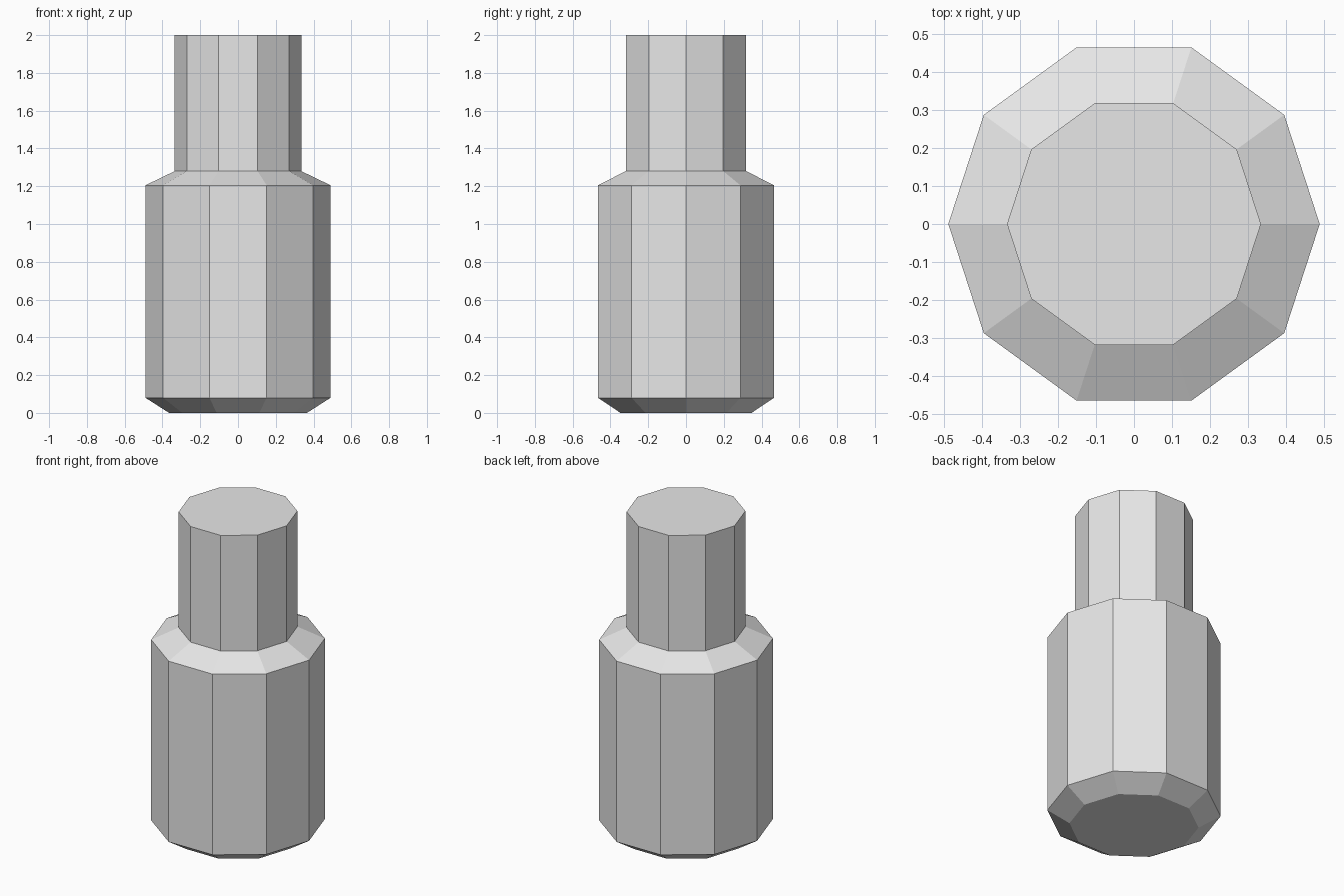
import bpy
import bmesh
from math import cos, sin, tau

SIDES = 10

if "Cube" in bpy.data.objects:
    bpy.data.objects.remove(bpy.data.objects["Cube"], do_unlink=True)

# Plain grey material
grey = bpy.data.materials.new("light_grey")
grey.use_nodes = True
colour = (0.8, 0.8, 0.8, 1)
grey.diffuse_color = colour
grey.node_tree.nodes["Principled BSDF"].inputs["Base Color"].default_value = colour

# Radius and height of each ring, from the base up to the neck top
profile = [(0.365, 0), (0.49, 0.08), (0.49, 1.205), (0.335, 1.28), (0.335, 2)]


def ring(bm, radius, z):
    angles = [tau * i / SIDES for i in range(SIDES)]
    return [bm.verts.new((radius * cos(a), radius * sin(a), z)) for a in angles]


# Stepped ten-sided body with bevelled base, sloped shoulder and neck
bm = bmesh.new()
rings = [ring(bm, r, z) for r, z in profile]
for low, high in zip(rings, rings[1:]):
    for i in range(SIDES):
        j = (i + 1) % SIDES
        bm.faces.new((low[i], low[j], high[j], high[i]))

# Flat end caps
bm.faces.new(rings[0][::-1])
bm.faces.new(rings[-1])

mesh = bpy.data.meshes.new("bottle_body")
bm.to_mesh(mesh)
bm.free()
mesh.materials.append(grey)
body = bpy.data.objects.new("bottle_body", mesh)
bpy.context.collection.objects.link(body)
